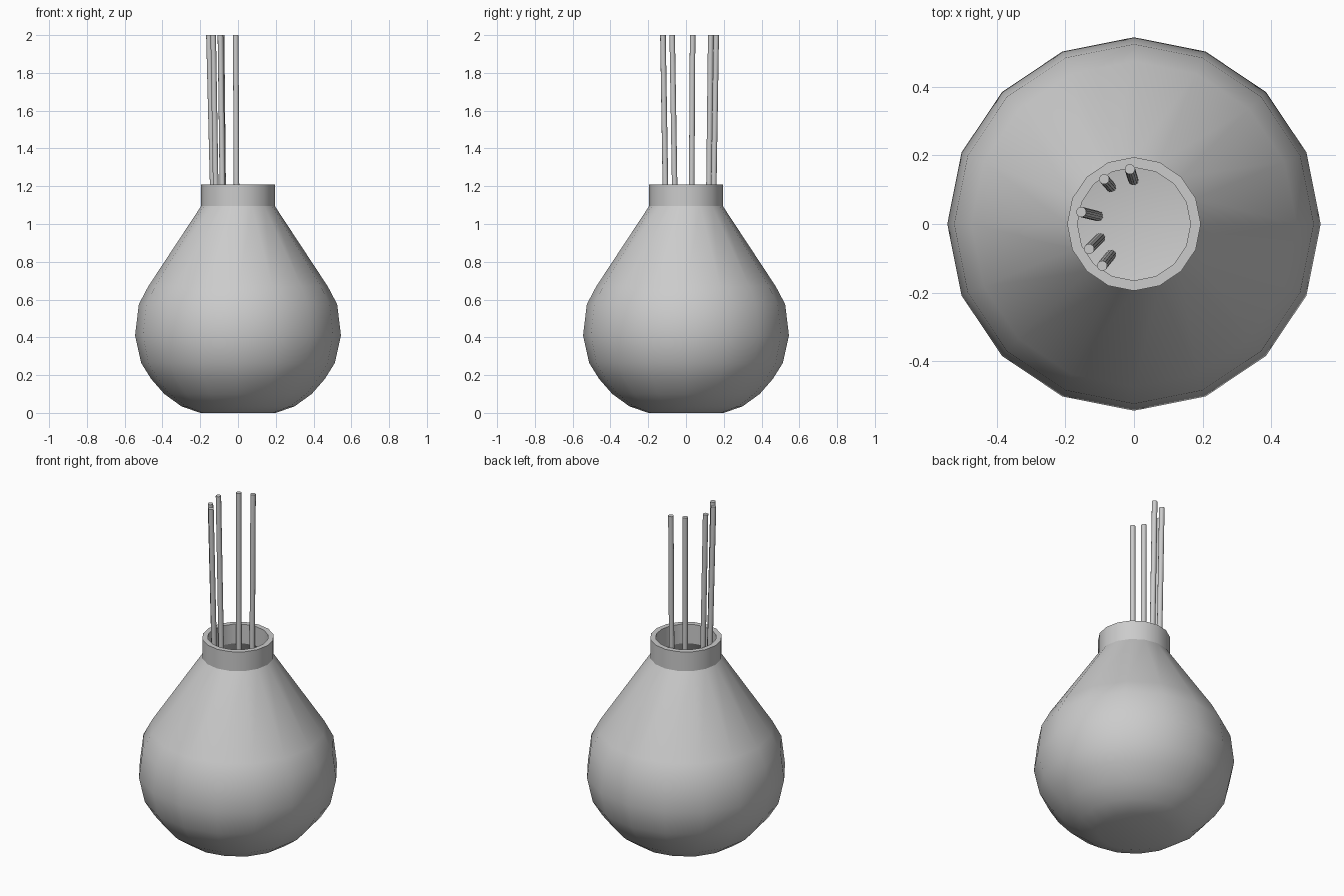
import bpy, bmesh, math
from mathutils import Vector

cube = bpy.data.objects.get("Cube")
if cube:
    bpy.data.objects.remove(cube, do_unlink=True)

SIDES = 16
WALL = 0.03

grey = bpy.data.materials.new("plain grey")
grey.use_nodes = True
colour = (0.6, 0.6, 0.6, 1)
grey.diffuse_color = colour
grey.node_tree.nodes["Principled BSDF"].inputs["Base Color"].default_value = colour


def finish(obj, angle):
    obj.data.materials.append(grey)
    bpy.ops.object.select_all(action='DESELECT')
    obj.select_set(True)
    bpy.context.view_layer.objects.active = obj
    bpy.ops.object.shade_smooth_by_angle(angle=math.radians(angle))


def lathe(name, profile):
    """Turn a profile that starts and ends on the axis into a closed solid."""
    bm = bmesh.new()
    rings = []
    for r, z in profile:
        if r == 0:
            rings.append([bm.verts.new((0, 0, z))] * SIDES)
        else:
            turns = [math.tau * i / SIDES for i in range(SIDES)]
            rings.append([bm.verts.new((r * math.cos(a), r * math.sin(a), z)) for a in turns])
    for low, high in zip(rings, rings[1:]):
        for i in range(SIDES):
            j = (i + 1) % SIDES
            corners = [low[i], low[j], high[j], high[i]]
            bm.faces.new(list(dict.fromkeys(corners)))
    bmesh.ops.recalc_face_normals(bm, faces=bm.faces)
    mesh = bpy.data.meshes.new(name)
    bm.to_mesh(mesh)
    bm.free()
    obj = bpy.data.objects.new(name, mesh)
    bpy.context.collection.objects.link(obj)
    return obj


# Hollow vase: outer wall up, over the flat rim, inner wall back down
outer = [(0.2, 0), (0.3, 0.035), (0.39, 0.1), (0.46, 0.18), (0.513, 0.265),
         (0.545, 0.41), (0.525, 0.575), (0.475, 0.67), (0.195, 1.095), (0.195, 1.21)]
inner = [(r - WALL, z) for r, z in outer]
inner[0] = (inner[0][0], WALL)
inner[1] = (inner[1][0], 0.06)
vase = lathe("vase", [(0, 0)] + outer + inner[::-1] + [(0, WALL)])
finish(vase, 30)

# Thin sticks leaning outwards: bottom x, y and top x, y
sticks = [(-0.002, 0.128, -0.012, 0.16),
          (-0.067, 0.108, -0.087, 0.131),
          (-0.105, 0.023, -0.154, 0.035),
          (-0.099, -0.041, -0.131, -0.073),
          (-0.067, -0.09, -0.093, -0.122)]
for n, (bx, by, tx, ty) in enumerate(sticks, 1):
    foot, tip = Vector((bx, by, WALL)), Vector((tx, ty, 2))
    axis = tip - foot
    bpy.ops.mesh.primitive_cylinder_add(vertices=12, radius=0.015, depth=axis.length,
                                        location=(foot + tip) / 2)
    stick = bpy.context.object
    stick.name = f"stick_{n}"
    stick.rotation_mode = 'QUATERNION'
    stick.rotation_quaternion = axis.to_track_quat('Z', 'Y')
    finish(stick, 40)
